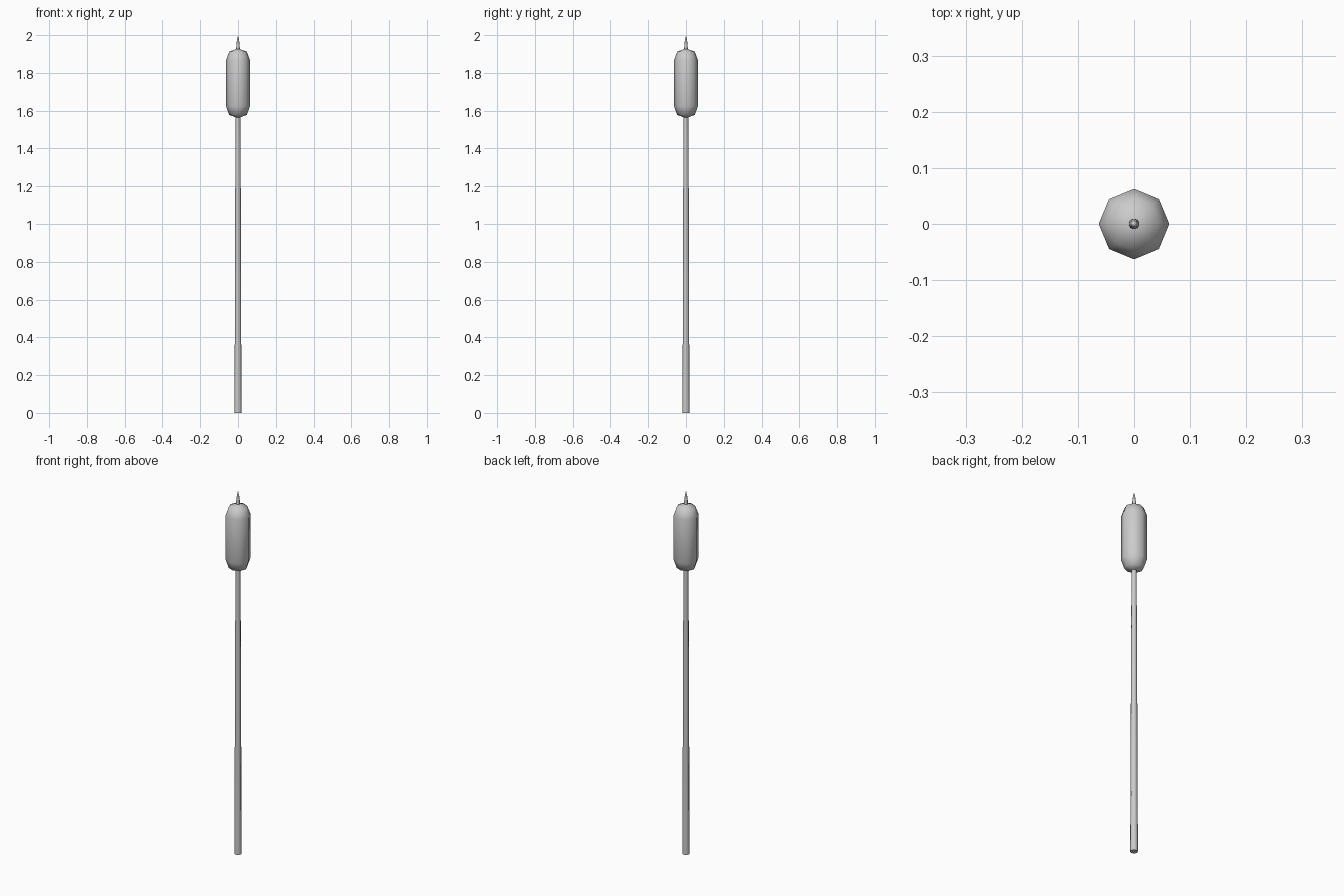
import bpy, bmesh, math

if "Cube" in bpy.data.objects:
    bpy.data.objects.remove(bpy.data.objects["Cube"])


def lathe(name, profile, sides, angle=50):
    """Revolve (radius, z) points around z; zero radius makes a pole, other ends are capped."""
    bm = bmesh.new()
    rings = []
    for r, z in profile:
        if r == 0:
            rings.append([bm.verts.new((0, 0, z))] * sides)
        else:
            rings.append([bm.verts.new((r * math.cos(math.tau * i / sides),
                                        r * math.sin(math.tau * i / sides), z))
                          for i in range(sides)])
    for a, b in zip(rings, rings[1:]):
        for i in range(sides):
            j = (i + 1) % sides
            bm.faces.new(list(dict.fromkeys((a[i], a[j], b[j], b[i]))))
    if profile[0][0] > 0:
        bm.faces.new(rings[0][::-1])
    if profile[-1][0] > 0:
        bm.faces.new(rings[-1])
    bmesh.ops.recalc_face_normals(bm, faces=bm.faces)
    mesh = bpy.data.meshes.new(name)
    bm.to_mesh(mesh)
    bm.free()
    obj = bpy.data.objects.new(name, mesh)
    bpy.context.collection.objects.link(obj)
    bpy.ops.object.select_all(action='DESELECT')
    obj.select_set(True)
    bpy.context.view_layer.objects.active = obj
    bpy.ops.object.shade_smooth_by_angle(angle=math.radians(angle))
    return obj


# Tall, slightly tapering stem
lathe("reed_stem", [(0.019, 0), (0.0175, 0.27), (0.016, 0.74),
                    (0.0145, 1.21), (0.0125, 1.48), (0.012, 1.60)], 8)

# Capsule-shaped seed head
lathe("seed_head", [(0, 1.56), (0.047, 1.578), (0.063, 1.625),
                    (0.063, 1.868), (0.047, 1.912), (0, 1.93)], 8, 60)

# Pointed tip above the head
lathe("spike_tip", [(0.010, 1.91), (0.009, 1.945), (0.006, 1.972), (0, 2.0)], 8)
